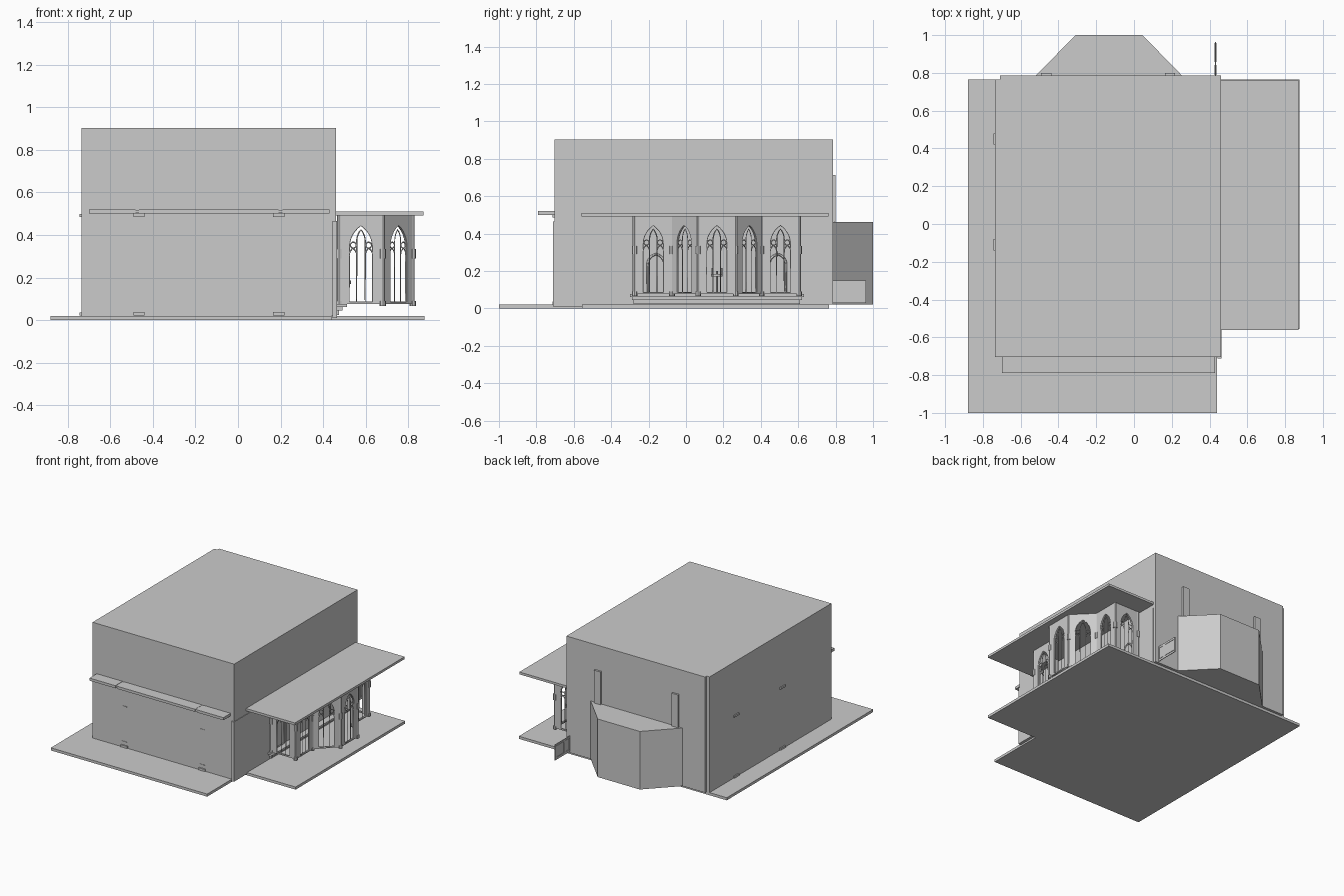
import bpy, bmesh, math
from mathutils import Matrix, Vector

if "Cube" in bpy.data.objects:
    bpy.data.objects.remove(bpy.data.objects["Cube"])


def box(name, x0, x1, y0, y1, z0, z1):
    return prism(name, [(x0, y0), (x1, y0), (x1, y1), (x0, y1)], z0, z1)


def prism(name, pts, z0, z1):
    bm = bmesh.new()
    face = bm.faces.new([bm.verts.new((x, y, z0)) for x, y in pts])
    ext = bmesh.ops.extrude_face_region(bm, geom=[face])
    verts = [v for v in ext["geom"] if isinstance(v, bmesh.types.BMVert)]
    bmesh.ops.translate(bm, verts=verts, vec=(0, 0, z1 - z0))
    bmesh.ops.recalc_face_normals(bm, faces=bm.faces)
    me = bpy.data.meshes.new(name)
    bm.to_mesh(me)
    bm.free()
    ob = bpy.data.objects.new(name, me)
    bpy.context.collection.objects.link(ob)
    return ob


def cylinder(name, x, y, r, z0, z1, n=8):
    ring = [(x + r * math.cos(2 * math.pi * i / n), y + r * math.sin(2 * math.pi * i / n)) for i in range(n)]
    return prism(name, ring, z0, z1)


def arch(c, half, z0, spring, apex, n=6):
    """Pointed arch outline in wall coordinates."""
    rise = apex - spring
    rad = (half * half + rise * rise) / (2 * half)
    a = math.atan2(rise, rad - half)
    right = [(half - rad + rad * math.cos(a * i / n), spring + rad * math.sin(a * i / n)) for i in range(n + 1)]
    left = [(-x, z) for x, z in reversed(right[:-1])]
    return [(c + x, z) for x, z in [(half, z0)] + right + left + [(-half, z0)]]


def circle(c, z, r, n=10):
    return [(c + r * math.cos(2 * math.pi * i / n), z + r * math.sin(2 * math.pi * i / n)) for i in range(n)]


def outline(name, loops, mat, extrude=0, bevel=0):
    """Filled sheet with holes (extrude) or thin bars along the loops (bevel)."""
    cu = bpy.data.curves.new(name, 'CURVE')
    cu.dimensions = '2D' if extrude else '3D'
    cu.fill_mode = 'BOTH' if extrude else 'FULL'
    cu.extrude, cu.bevel_depth, cu.bevel_resolution = extrude, bevel, 0
    for pts in loops:
        sp = cu.splines.new('POLY')
        sp.points.add(len(pts) - 1)
        for p, (u, v) in zip(sp.points, pts):
            p.co = (u, v, 0, 1)
        sp.use_cyclic_u = len(pts) > 2
    ob = bpy.data.objects.new(name, cu)
    bpy.context.collection.objects.link(ob)
    ob.matrix_world = mat
    bpy.ops.object.select_all(action='DESELECT')
    ob.select_set(True)
    bpy.context.view_layer.objects.active = ob
    bpy.ops.object.convert(target='MESH')


def wall_frame(p0, p1):
    """Matrix with X along the wall, Y up, Z outward."""
    d = Vector((p1[0] - p0[0], p1[1] - p0[1], 0)).normalized()
    up = Vector((0, 0, 1))
    m = Matrix((d, up, d.cross(up))).transposed().to_4x4()
    m.translation = ((p0[0] + p1[0]) / 2, (p0[1] + p1[1]) / 2, 0)
    return m


# Ground slabs and main block
box("ground_slab", -0.88, 0.44, -1.0, 0.765, 0, 0.02)
box("side_slab", 0.44, 0.875, -0.555, 0.765, 0, 0.02)
box("main_block", -0.735, 0.46, -0.703, 0.765, 0.02, 0.903)
box("back_wall", -0.71, 0.46, 0.765, 0.785, 0.02, 0.903)
box("corner_strip", 0.443, 0.464, -0.712, 0.76, 0.01, 0.465)

# Front canopy in three lengths, with thinner joints between
for x0, x1 in [(-0.70, -0.482), (-0.464, 0.19), (0.208, 0.43)]:
    box("front_canopy", x0, x1, -0.79, -0.70, 0.50, 0.52)
for x in (-0.482, 0.19):
    box("canopy_joint", x, x + 0.018, -0.785, -0.70, 0.502, 0.518)

# Small brackets on the front and left walls
for x in (-0.465, 0.192):
    for z in (0.485, 0.022):
        box("front_bracket", x - 0.027, x + 0.027, -0.713, -0.70, z, z + 0.016)
    for z in (0.333, 0.064):
        box("front_ledge", x - 0.02, x + 0.02, -0.706, -0.70, z, z + 0.003)
for y in (-0.11, 0.45):
    for z in (0.485, 0.022):
        box("left_bracket", -0.744, -0.735, y - 0.03, y + 0.03, z, z + 0.014)

# Rear bay and pilasters
prism("rear_bay", [(-0.52, 0.785), (0.255, 0.785), (0.045, 1.0), (-0.31, 1.0)], 0.02, 0.463)
for x in (-0.465, 0.19):
    box("rear_pilaster", x - 0.027, x + 0.027, 0.78, 0.80, 0.02, 0.713)

# Low rear fence with raised frames
box("fence_panel", 0.429, 0.434, 0.785, 0.963, 0.03, 0.15)
for y0, y1 in [(0.79, 0.842), (0.858, 0.957)]:
    for a, b, z0, z1 in [(y0, y1, 0.045, 0.051), (y0, y1, 0.132, 0.138),
                         (y0, y0 + 0.006, 0.051, 0.132), (y1 - 0.006, y1, 0.051, 0.132)]:
        box("fence_frame", 0.426, 0.437, a, b, z0, z1)

# Side gallery: roof and stepped plinth against the wall
box("gallery_roof", 0.46, 0.872, -0.56, 0.763, 0.492, 0.51)
for x, e, z0, z1 in [(0.475, 0.0, 0.025, 0.045), (0.49, 0.01, 0.045, 0.062), (0.512, 0.02, 0.062, 0.076)]:
    box("gallery_step", 0.46, x, -0.28 - e, 0.61 + e, z0, z1)

# Gallery window walls with pointed openings and tracery
plan = [(0.475, -0.275), (0.68, -0.275), (0.68, -0.075), (0.82, 0.065),
        (0.82, 0.265), (0.68, 0.405), (0.68, 0.605), (0.475, 0.605)]
for p0, p1 in zip(plan, plan[1:]):
    mat = wall_frame(p0, p1)
    h = math.dist(p0, p1) / 2
    opening = arch(0, 0.055, 0.085, 0.345, 0.445)
    outline("window_wall", [[(-h, 0.076), (h, 0.076), (h, 0.495), (-h, 0.495)], opening], mat, extrude=0.007)
    bars = [opening, arch(0, 0.02, 0.085, 0.37, 0.425, 4), circle(-0.036, 0.352, 0.014), circle(0.036, 0.352, 0.014)]
    bars += [arch(s * 0.0375, 0.0175, 0.085, 0.305, 0.337, 4) for s in (-1, 1)]
    outline("window_tracery", bars, mat, bevel=0.003)

# Corner shafts with caps
for x, y in plan:
    cylinder("corner_shaft", x, y, 0.010, 0.076, 0.495)
    cylinder("shaft_cap", x, y, 0.015, 0.29, 0.335)
    cylinder("shaft_base", x, y, 0.015, 0.066, 0.09)

# Blind arches and a wall lamp inside the gallery
inner = wall_frame((0.468, 0), (0.468, 1))
inner.translation.y = 0
for y in (-0.16, 0.49):
    outline("blind_arch", [arch(y, 0.045, 0.078, 0.235, 0.29)], inner, bevel=0.006)
cylinder("lamp_stem", 0.50, 0.165, 0.005, 0.076, 0.20)
cylinder("lamp_bowl", 0.50, 0.165, 0.03, 0.17, 0.185, 12)
for y in (0.14, 0.19):
    cylinder("lamp_candle", 0.50, y, 0.004, 0.18, 0.215)
